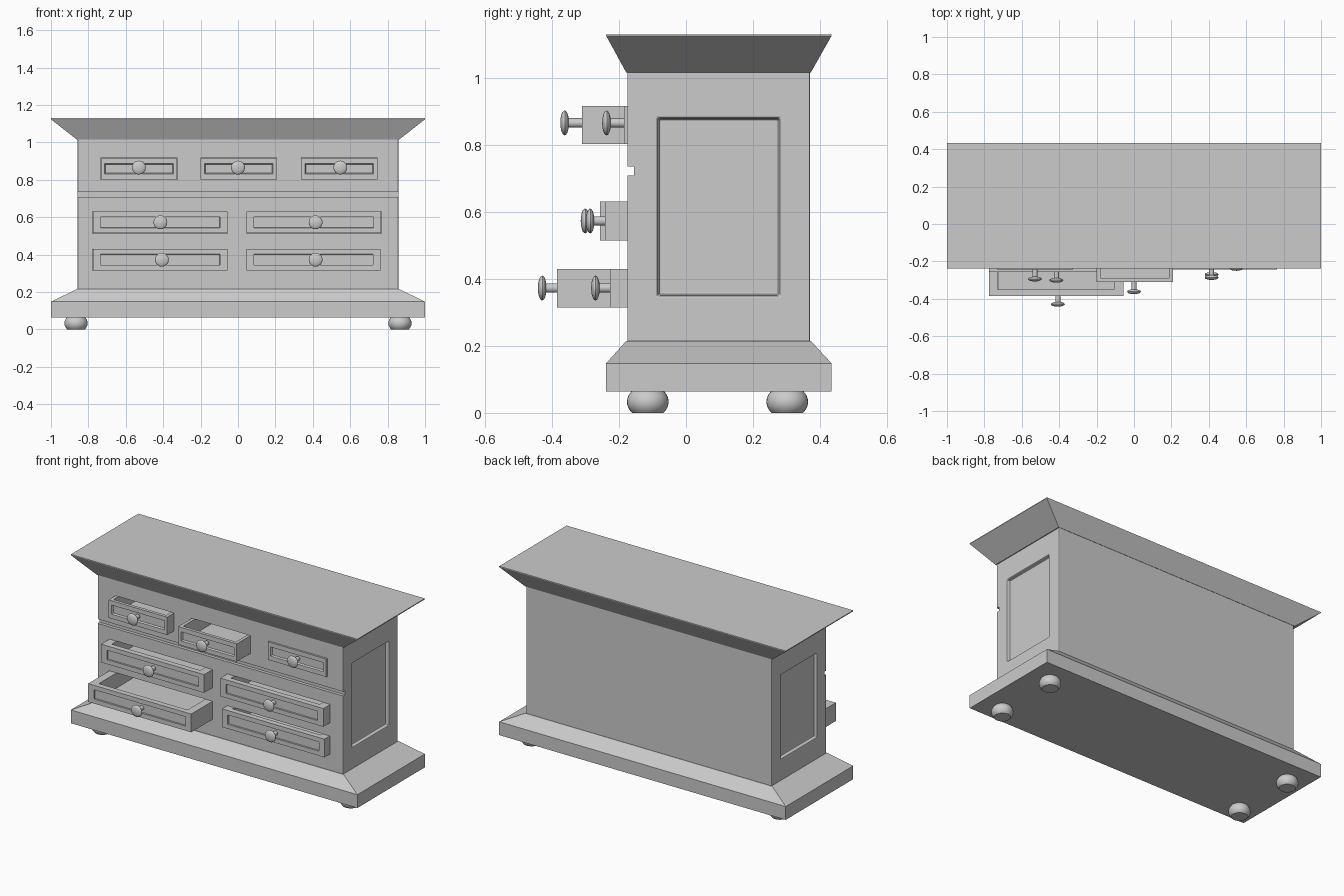
import bpy, bmesh, math
from mathutils import Matrix, Vector

if "Cube" in bpy.data.objects:
    bpy.data.objects.remove(bpy.data.objects["Cube"])


def finish(bm, name, smooth=True):
    bmesh.ops.recalc_face_normals(bm, faces=bm.faces[:])
    me = bpy.data.meshes.new(name)
    bm.to_mesh(me)
    bm.free()
    ob = bpy.data.objects.new(name, me)
    bpy.context.collection.objects.link(ob)
    if smooth:
        bpy.ops.object.select_all(action='DESELECT')
        ob.select_set(True)
        bpy.context.view_layer.objects.active = ob
        bpy.ops.object.shade_smooth_by_angle(angle=math.radians(35))
    return ob


def add_box(bm, lo, hi):
    lo, hi = Vector(lo), Vector(hi)
    m = Matrix.Translation((lo + hi) / 2) @ Matrix.Diagonal((*(hi - lo), 1))
    return bmesh.ops.create_cube(bm, size=1, matrix=m)['verts']


def recess(bm, direction, margins, depth, slope):
    """Inset the box face facing a direction by per-axis margins, then sink it."""
    d = Vector(direction)
    bm.normal_update()
    f = max(bm.faces, key=lambda f: f.calc_center_median().dot(d) if f.normal.dot(d) > .9 else -99)
    c = f.calc_center_median()
    half = Vector([max(abs(v.co[i] - c[i]) for v in f.verts) for i in range(3)])
    lo, hi = c - half, c + half
    bmesh.ops.inset_region(bm, faces=[f], thickness=0.005)
    for v in f.verts:
        for i in range(3):
            if half[i] > 1e-5:
                a, b = margins[i] if isinstance(margins[i], tuple) else (margins[i],) * 2
                v.co[i] = lo[i] + a if v.co[i] < c[i] else hi[i] - b
    bmesh.ops.inset_region(bm, faces=[f], thickness=slope)
    for v in f.verts:
        v.co -= d * depth


def loft(name, sections):
    """Stack rectangular sections (half width, front, back, z)."""
    bm = bmesh.new()
    rings = [[bm.verts.new(p) for p in ((-x, y0, z), (x, y0, z), (x, y1, z), (-x, y1, z))]
             for x, y0, y1, z in sections]
    for a, b in zip(rings, rings[1:]):
        for i in range(4):
            bm.faces.new((a[i], a[(i + 1) % 4], b[(i + 1) % 4], b[i]))
    bm.faces.new(rings[0])
    bm.faces.new(rings[-1])
    return finish(bm, name, False)


def lathe(name, profile, matrix, segs=32):
    bm = bmesh.new()
    rings = [[bm.verts.new(matrix @ Vector((r * math.cos(t), r * math.sin(t), h)))
              for t in (2 * math.pi * k / segs for k in range(segs))] for r, h in profile]
    for a, b in zip(rings, rings[1:]):
        for i in range(segs):
            bm.faces.new((a[i], a[(i + 1) % segs], b[(i + 1) % segs], b[i]))
    bm.faces.new(rings[0])
    bm.faces.new(rings[-1])
    return finish(bm, name)


# drawer list: x min, x max, z min, z max, front y, knob x, side wall, front wall
BACK, LENGTH = 0.355, 0.53
drawers = [(-.733, -.325, .802, .915, -.242, -.53, .02, .02),
           (-.2, .208, .802, .915, -.31, 0, .02, .02),
           (.338, .745, .802, .915, -.185, .547, .02, .02),
           (-.776, -.057, .515, .63, -.257, -.415, .05, .035),
           (.046, .765, .515, .63, -.242, .415, .05, .035),
           (-.776, -.057, .315, .43, -.385, -.407, .05, .035),
           (.046, .762, .315, .43, -.226, .415, .05, .035)]

# moulded plinth and flared top
loft("base_plinth", [(1, -.238, .434, .064), (1, -.238, .434, .148), (.862, -.178, .372, .215)])
loft("top_cornice", [(.862, -.178, .372, 1.015), (.997, -.236, .432, 1.121),
                     (1, -.238, .434, 1.124), (1, -.238, .434, 1.129)])

# cabinet body with recessed side panels
bm = bmesh.new()
add_box(bm, (-.857, -.175, .21), (.857, .37, 1.02))
for s in (-1, 1):
    recess(bm, (s, 0, 0), (0, (.09, .09), (.14, .14)), .02, .006)
body = finish(bm, "cabinet_body", False)
bev = body.modifiers.new("soft_edges", 'BEVEL')
bev.width, bev.segments = .005, 2

# drawer openings and front groove
bm = bmesh.new()
for x0, x1, z0, z1, *_ in drawers:
    add_box(bm, (x0 - .001, -.3, z0 - .001), (x1 + .001, BACK, z1 + .001))
add_box(bm, (-1, -.3, .708), (1, -.155, .735))
cutter = finish(bm, "opening_cutter", False)
boo = body.modifiers.new("openings", 'BOOLEAN')
boo.operation, boo.object, boo.solver = 'DIFFERENCE', cutter, 'EXACT'
dg = bpy.context.evaluated_depsgraph_get()
me = bpy.data.meshes.new_from_object(body.evaluated_get(dg))
body.modifiers.clear()
body.data = me
bpy.data.objects.remove(cutter)

# drawers with hollow trays, recessed fronts and knobs
knob = [(.014, -.003), (.014, .038)] + [
    (max(.002, .037 * math.sin(a)), .05 - .013 * math.cos(a))
    for a in (math.pi * (.14 + .86 * k / 10) for k in range(11))]
for n, (x0, x1, z0, z1, y, kx, wall, front) in enumerate(drawers, 1):
    small = n <= 3
    bm = bmesh.new()
    add_box(bm, (x0, y, z0), (x1, y + LENGTH, z1))
    recess(bm, (0, 0, 1), (wall, (front, .02), 0), z1 - z0 - .02, .0005)
    recess(bm, (0, -1, 0), (.02 if small else .04, 0, .028), .01, .007 if small else .001)
    finish(bm, f"drawer_{n}", False)
    kz = .865 if small else (z0 + z1) / 2
    place = Matrix.Translation((kx, y + .006 - (.008 if small else 0), kz)) @ Matrix.Rotation(math.pi / 2, 4, 'X')
    lathe(f"knob_{n}", knob, place)

# bun feet
foot = [(.062 * math.cos(a), .033 + .05 * math.sin(a))
        for a in (math.radians(-41 + 82 * k / 10) for k in range(11))]
for x in (-.866, .866):
    for yy in (-.114, .302):
        lathe("bun_foot", foot, Matrix.Translation((x, yy, 0)))
